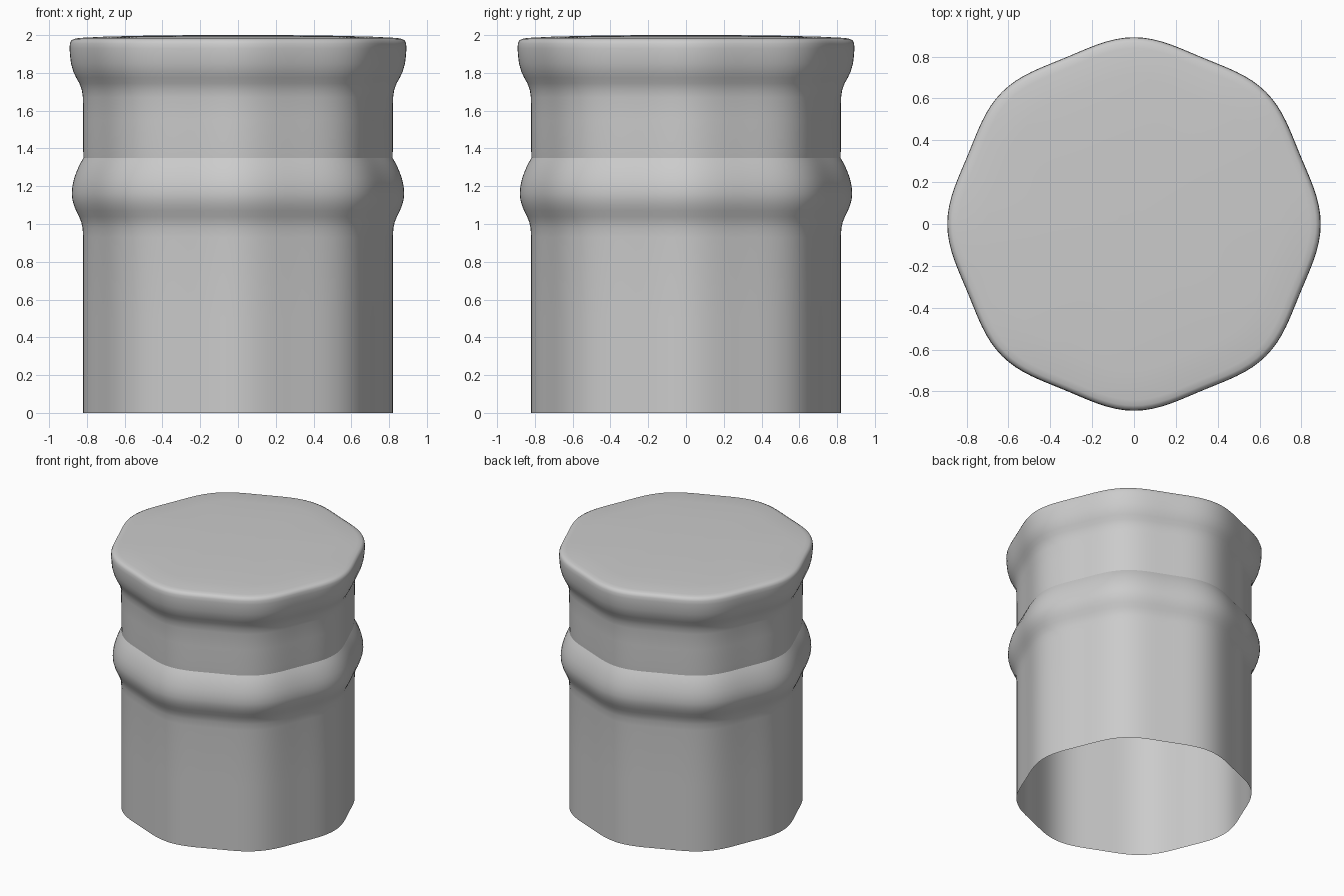
import bpy, bmesh
from math import cos, sin, pi

if "Cube" in bpy.data.objects:
    bpy.data.objects.remove(bpy.data.objects["Cube"])

SEGMENTS = 128
CREASE_Z = 1.35

# Profile at the eight corners: (radius, height), bottom to top
profile = [
    (0.82, 0.0), (0.82, 0.5), (0.82, 0.93), (0.823, 0.98), (0.83, 1.01),
    (0.842, 1.04), (0.857, 1.07), (0.869, 1.10), (0.877, 1.13), (0.88, 1.16),
    (0.877, 1.20), (0.868, 1.24), (0.854, 1.28), (0.836, 1.32),
    (0.818, CREASE_Z), (0.82, 1.40), (0.82, 1.55), (0.821, 1.67),
    (0.827, 1.71), (0.840, 1.745), (0.857, 1.775), (0.873, 1.81),
    (0.884, 1.85), (0.889, 1.89), (0.892, 1.93), (0.890, 1.955),
    (0.883, 1.972), (0.868, 1.98), (0.84, 1.985), (0.7, 1.992), (0.4, 1.999),
]


def lobed_radius(angle):
    # Soft octagon with slightly hollow sides
    return 0.982 + 0.018 * cos(8 * angle)


bm = bmesh.new()
rings = []
for r, z in profile:
    ring = []
    for i in range(SEGMENTS):
        a = 2 * pi * i / SEGMENTS
        k = r * lobed_radius(a)
        ring.append(bm.verts.new((k * cos(a), k * sin(a), z)))
    rings.append(ring)

# Wall and lid, open underneath
for low, high in zip(rings, rings[1:]):
    for i in range(SEGMENTS):
        j = (i + 1) % SEGMENTS
        bm.faces.new((low[i], low[j], high[j], high[i]))
centre = bm.verts.new((0, 0, 2.0))
for i in range(SEGMENTS):
    bm.faces.new((rings[-1][i], rings[-1][(i + 1) % SEGMENTS], centre))

# Smooth everywhere except the crease above the belt
for f in bm.faces:
    f.smooth = True
for e in bm.edges:
    if all(abs(v.co.z - CREASE_Z) < 1e-5 for v in e.verts):
        e.smooth = False

mesh = bpy.data.meshes.new("pillar_stub")
bm.to_mesh(mesh)
bm.free()
pillar = bpy.data.objects.new("pillar_stub", mesh)
bpy.context.collection.objects.link(pillar)
